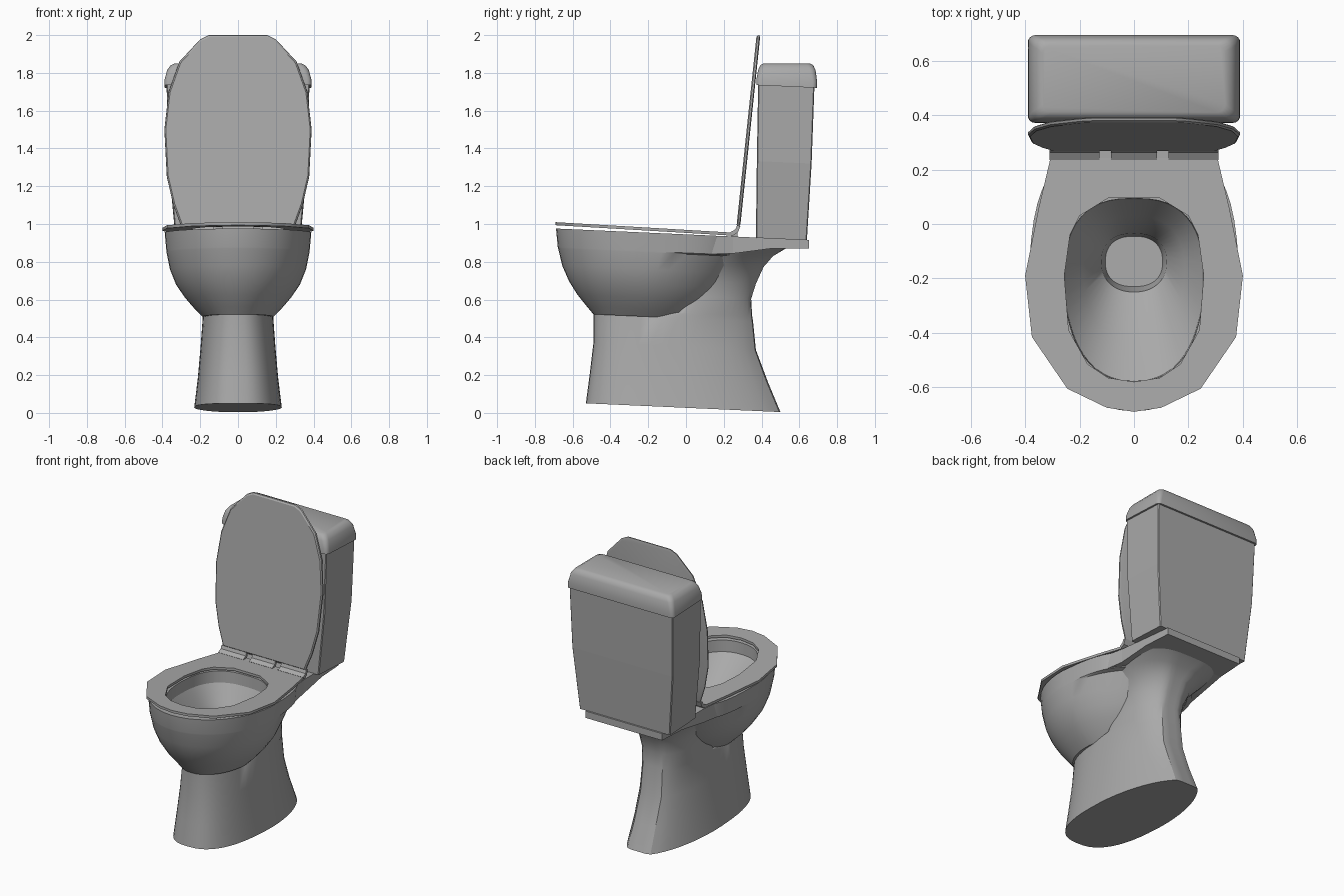
import bpy, bmesh, math
from math import sin, cos, pi, radians

cube = bpy.data.objects.get("Cube")
if cube:
    bpy.data.objects.remove(cube, do_unlink=True)

ceramic = bpy.data.materials.new("grey_ceramic")
ceramic.use_nodes = True
GREY = (0.4, 0.4, 0.4, 1)
ceramic.diffuse_color = GREY
ceramic.node_tree.nodes["Principled BSDF"].inputs["Base Color"].default_value = GREY
SLOPE = 0.045  # the whole fixture leans slightly


def loft(name, rings, closed=False, lean=True, smooth=35):
    """Skin a list of equal-length rings, capped or closed into a loop."""
    bm = bmesh.new()
    rows = [[bm.verts.new((x, y, z - SLOPE * y if lean else z)) for x, y, z in r]
            for r in rings]
    pairs = list(zip(rows, rows[1:]))
    if closed:
        pairs.append((rows[-1], rows[0]))
    else:
        bm.faces.new(rows[0])
        bm.faces.new(rows[-1])
    for a, b in pairs:
        for i in range(len(a)):
            j = (i + 1) % len(a)
            bm.faces.new((a[i], a[j], b[j], b[i]))
    bmesh.ops.remove_doubles(bm, verts=bm.verts, dist=0.0005)
    bmesh.ops.recalc_face_normals(bm, faces=bm.faces)
    mesh = bpy.data.meshes.new(name)
    bm.to_mesh(mesh)
    bm.free()
    mesh.materials.append(ceramic)
    ob = bpy.data.objects.new(name, mesh)
    bpy.context.collection.objects.link(ob)
    bpy.context.view_layer.objects.active = ob
    ob.select_set(True)
    if smooth:
        bpy.ops.object.shade_smooth_by_angle(angle=radians(smooth))
    ob.select_set(False)
    return ob


def egg(z, w, front, back, mid, pf=2, pb=2, taper=0, flat=1, n=48):
    """Egg-shaped ring with separate front and back roundness."""
    ring = []
    for i in range(n):
        a = 2 * pi * i / n
        s, c = sin(a), cos(a)
        p = pf if c > 0 else pb
        x = w * math.copysign(abs(s) ** (2 / p), s)
        t = abs(c) ** (2 / p)
        if c > 0:
            y = mid + (front - mid) * t
        else:
            y = min(back, mid + (back - mid) * t * flat)
            x *= 1 - taper * t
        ring.append((x, y, z))
    return ring


def mirrored(half):
    """Full outline from a half outline that starts and ends on the centre line."""
    return half + [(-x, y) for x, y in reversed(half[1:-1])]


def round_rect(z, w, y0, y1, r, seg=4, rise=0):
    """Rectangle ring with rounded corners."""
    ring = []
    for k, (cx, cy) in enumerate([(w - r, y1 - r), (r - w, y1 - r),
                                  (r - w, y0 + r), (w - r, y0 + r)]):
        for i in range(seg + 1):
            a = (k + i / seg) * pi / 2
            y = cy + r * sin(a)
            ring.append((cx + r * cos(a), y, z + rise * y))
    return ring


def prism(name, profile, x0, x1):
    """Side profile in (y, z) extruded across x."""
    return loft(name, [[(x, y, z) for y, z in profile] for x in (x0, x1)],
                lean=False, smooth=0)


# Pedestal: flared foot with a narrow flat back, waist, and neck widening under the shelf
loft("pedestal", [
    egg(0.027, 0.232, -0.53, 0.50, -0.04, pf=2.6, pb=1.9, flat=1.07),
    egg(0.18, 0.213, -0.51, 0.435, -0.04, pf=2.6, pb=1.9, flat=1.07),
    egg(0.35, 0.198, -0.49, 0.37, -0.04, pf=2.5, flat=1.07),
    egg(0.5, 0.187, -0.49, 0.355, -0.04, pf=2.3, flat=1.07),
    egg(0.53, 0.185, -0.06, 0.35, 0.02, pf=4, flat=1.07),
    egg(0.62, 0.18, -0.01, 0.345, 0.08, pf=4, flat=1.07),
    egg(0.7, 0.186, 0.02, 0.37, 0.1, pf=4, flat=1.06),
    egg(0.79, 0.215, 0.05, 0.41, 0.14, pf=4, flat=1.05),
    egg(0.85, 0.262, 0.11, 0.46, 0.18, pf=4, pb=2.4, flat=1.03),
    egg(0.895, 0.295, 0.12, 0.53, 0.2, pf=4, pb=3.2),
], smooth=30)

# Bowl: outside wall running back into the neck, rim, then the inside lip, funnel and sump
loft("bowl", [
    egg(0.5, 0.187, -0.49, 0.05, -0.2, pf=2.1, pb=1.8),
    egg(0.54, 0.228, -0.525, 0.09, -0.2, pb=1.8),
    egg(0.6, 0.28, -0.575, 0.16, -0.2, pb=1.8),
    egg(0.67, 0.328, -0.62, 0.22, -0.2, pb=1.8),
    egg(0.75, 0.36, -0.655, 0.28, -0.2, pb=1.8),
    egg(0.84, 0.378, -0.677, 0.33, -0.2, pb=2),
    egg(0.847, 0.379, -0.679, 0.3, -0.2, pb=3, taper=0.05),
    egg(0.945, 0.388, -0.688, 0.3, -0.2, pb=3.2, taper=0.07),
    egg(0.945, 0.255, -0.58, 0.094, -0.2, pf=2.3, pb=2.6),
    egg(0.87, 0.252, -0.577, 0.091, -0.2, pf=2.3, pb=2.6),
    egg(0.765, 0.187, -0.43, 0.03, -0.17, pf=2.2, pb=2.4),
    egg(0.66, 0.12, -0.25, -0.035, -0.14, pf=2.2, pb=2.4),
    egg(0.56, 0.105, -0.23, -0.045, -0.14, pf=2.4, pb=2.4),
], smooth=28)

# Shelf carrying the tank
loft("shelf", [
    [(s * w, y, z) for s, z in ((-1, low), (1, low), (1, 0.945), (-1, 0.945))]
    for y, w, low in ((0.13, 0.325, 0.848), (0.25, 0.305, 0.855),
                      (0.46, 0.292, 0.892), (0.65, 0.28, 0.9))
], smooth=0)

# Seat ring
outer = mirrored([(0, -0.69), (0.1, -0.675), (0.245, -0.605), (0.375, -0.415),
                  (0.4, -0.19), (0.35, 0.06), (0.305, 0.25), (0.12, 0.25), (0, 0.25)])
inner = mirrored([(0, -0.58), (0.095, -0.565), (0.17, -0.515), (0.24, -0.39),
                  (0.256, -0.19), (0.235, -0.04), (0.2, 0.03), (0.095, 0.095), (0, 0.095)])
loft("seat", [[(x, y, z - 0.014 * y) for x, y in line]
              for line, z in ((outer, 0.953), (outer, 0.969), (inner, 0.969), (inner, 0.953))],
     closed=True)

# Raised cover with a softened edge
cover = mirrored([(0, 2.0), (0.155, 2.0), (0.2, 1.978), (0.31, 1.86), (0.367, 1.7),
                  (0.39, 1.5), (0.377, 1.25), (0.342, 1.1), (0.30, 0.985), (0, 0.985)])


def cover_ring(depth, scale):
    ring = []
    for x, z in cover:
        z = 1.49 + (z - 1.49) * scale
        ring.append((x * scale, 0.287 + (z - 0.985) * 0.105 - depth, z))
    return ring


loft("cover", [cover_ring(0, 0.97), cover_ring(0.005, 1), cover_ring(0.014, 0.997),
               cover_ring(0.02, 0.98)], lean=False, smooth=25)

# Hinge flange in three pieces, with two hinge blocks in the gaps
flange = [(0.236, 0.957), (0.262, 0.972), (0.27, 0.992), (0.288, 0.99), (0.275, 0.955),
          (0.25, 0.94)]
for label, x0, x1 in (("right", -0.31, -0.127), ("middle", -0.084, 0.084), ("left", 0.127, 0.31)):
    prism("hinge_flange_" + label, flange, x0, x1)
block = [(0.242, 0.93), (0.242, 0.955), (0.272, 0.955), (0.272, 0.93)]
for label, s in (("right", -1), ("left", 1)):
    prism("hinge_block_" + label, block, s * 0.084, s * 0.127)

# Tank, widening upwards, and its rounded lid with a level top
loft("tank", [
    round_rect(0.943, 0.33, 0.37, 0.64, 0.005, 1),
    round_rect(1.35, 0.368, 0.375, 0.665, 0.005, 1),
    round_rect(1.76, 0.378, 0.382, 0.68, 0.005, 1),
], smooth=0)
loft("tank_lid", [
    round_rect(1.752, 0.39, 0.372, 0.693, 0.025),
    round_rect(1.785, 0.388, 0.373, 0.694, 0.025),
    round_rect(1.815, 0.375, 0.382, 0.686, 0.03, rise=SLOPE),
    round_rect(1.84, 0.357, 0.393, 0.674, 0.03, rise=SLOPE),
    round_rect(1.85, 0.335, 0.41, 0.657, 0.03, rise=SLOPE),
], smooth=50)
